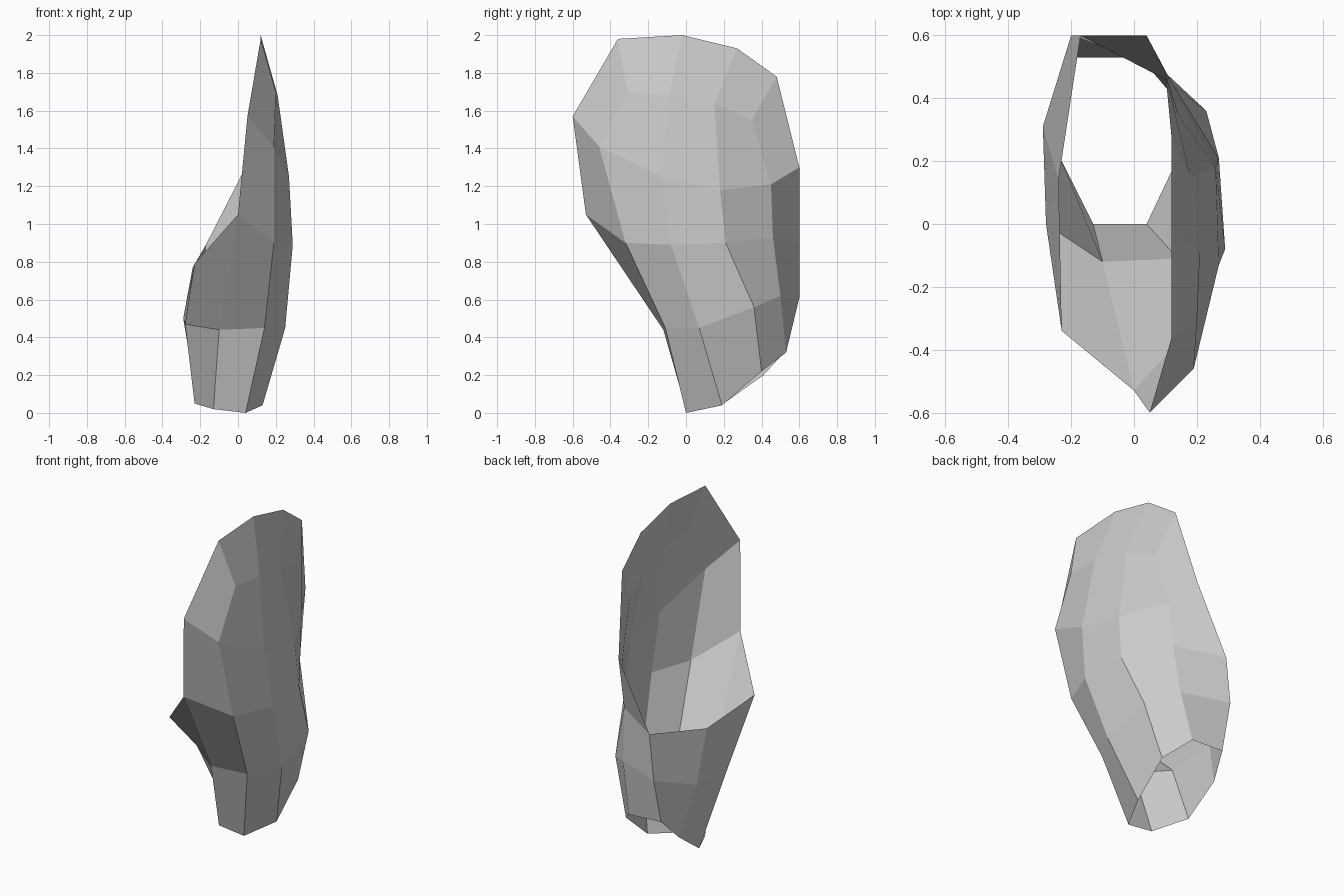
import bpy
import bmesh

# Remove the default cube only
default_cube = bpy.data.objects.get("Cube")
if default_cube:
    bpy.data.objects.remove(default_cube, do_unlink=True)

# Single plain grey material
grey = bpy.data.materials.new("plain_grey")
grey.use_nodes = True
colour = (0.6, 0.6, 0.6, 1)
grey.diffuse_color = colour
grey.node_tree.nodes["Principled BSDF"].inputs["Base Color"].default_value = colour

# Cross-sections, each running counterclockwise from the front notch
bottom_hem = [(-.13, 0, .02), (.04, 0, 0), (.13, .19, .04), (.13, .4, .22),
              (.02, .53, .32), (-.2, .53, .33), (-.24, .41, .2), (-.23, .2, .05)]
lobe_ring = [(-.1, -.12, .44), (.14, -.11, .45), (.25, .07, .45), (.23, .36, .56),
             (.08, .5, .62), (-.2, .6, .61), (-.29, .31, .5), (-.28, 0, .47)]
middle_ring = [(0, -.53, 1.05), (.19, -.32, .9), (.29, -.08, .89), (.27, .21, .9),
               (.1, .46, .93), (-.17, .6, .89), (-.24, .14, .77), (-.23, -.34, .79)]
upper_arc = [(.05, -.6, 1.57), (.19, -.46, 1.41), (.27, -.13, 1.25),
             (.26, .18, 1.18), (.12, .45, 1.21), (.04, .6, 1.3)]
crown_arc = [(.2, -.31, 1.7), (.21, -.09, 1.68), (.18, .15, 1.64), (.14, .35, 1.55)]
crest = [(.12, -.36, 1.98), (.12, -.02, 2), (.12, .27, 1.93), (.1, .48, 1.78)]

bm = bmesh.new()


def add_row(points):
    """Create one row of vertices."""
    return [bm.verts.new(point) for point in points]


def bridge(lower, upper, closed=False):
    """Join two rows of equal length with outward facing quads."""
    count = len(lower)
    for i in range(count if closed else count - 1):
        j = (i + 1) % count
        bm.faces.new((lower[i], lower[j], upper[j], upper[i]))


hem, lobe, middle, upper, crown, top = [
    add_row(row) for row in
    (bottom_hem, lobe_ring, middle_ring, upper_arc, crown_arc, crest)]

# Lower tube, open at the hem
bridge(hem, lobe, closed=True)
bridge(lobe, middle, closed=True)

# Upper shell, open towards the inner side
bridge(middle[:len(upper)], upper)
bridge(upper[1:-1], crown)
bridge(crown, top)

# Corner faces where the side rims meet the crest
bm.faces.new((upper[0], upper[1], crown[0], top[0]))
bm.faces.new((upper[-2], upper[-1], top[-1], crown[-1]))

# Flat shaded shell object
mesh = bpy.data.meshes.new("ear_shell")
bm.to_mesh(mesh)
bm.free()
mesh.materials.append(grey)
ear_shell = bpy.data.objects.new("ear_shell", mesh)
bpy.context.collection.objects.link(ear_shell)
